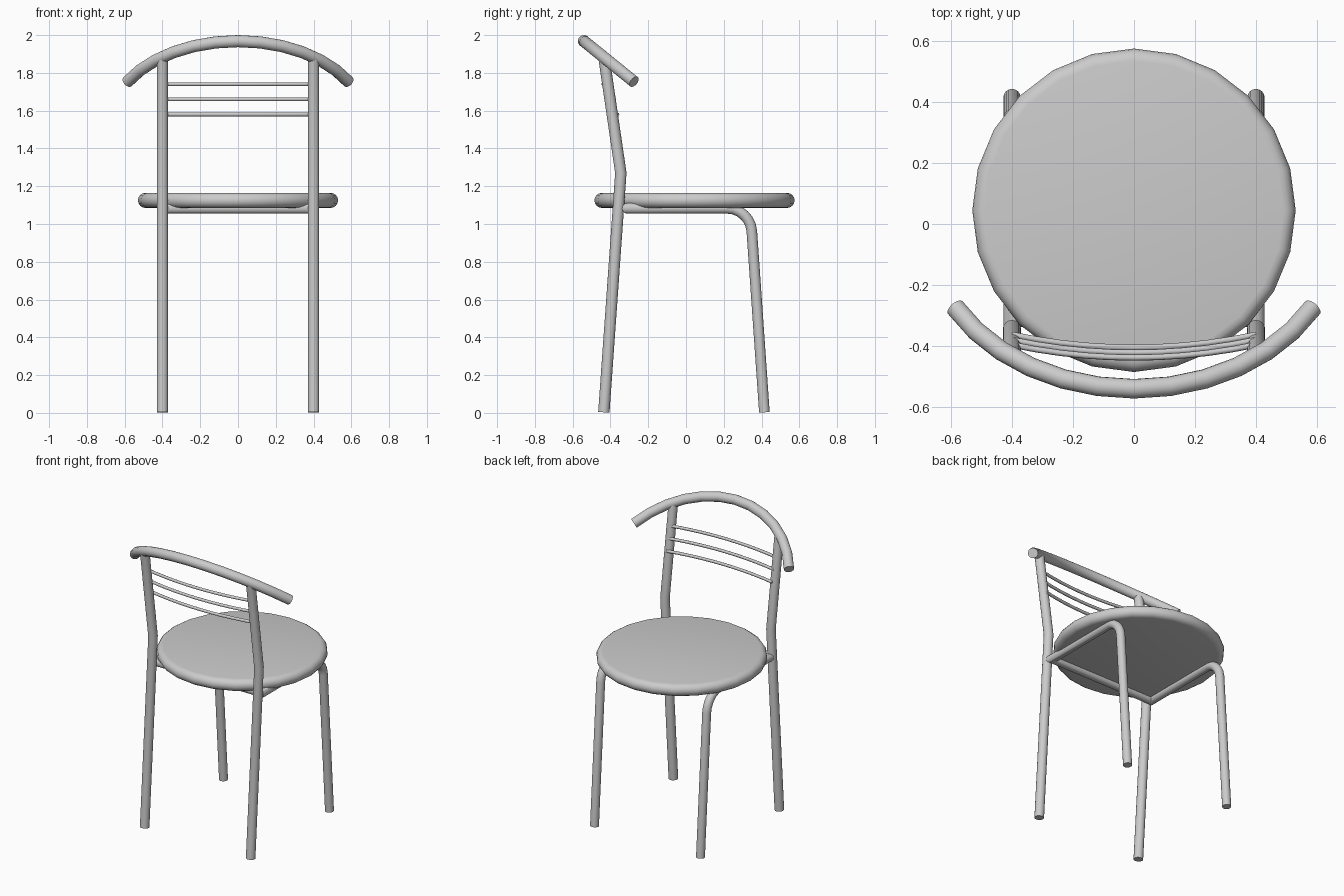
import bpy, bmesh, math
from mathutils import Vector
from mathutils.geometry import interpolate_bezier, intersect_line_plane

cube = bpy.data.objects.get("Cube")
if cube:
    bpy.data.objects.remove(cube)

grey = bpy.data.materials.new("plain grey")
grey.use_nodes = True
grey.diffuse_color = (0.6, 0.6, 0.6, 1)
grey.node_tree.nodes["Principled BSDF"].inputs["Base Color"].default_value = (0.6, 0.6, 0.6, 1)


def finish(bm, name, angle=40):
    bmesh.ops.recalc_face_normals(bm, faces=bm.faces)
    mesh = bpy.data.meshes.new(name)
    bm.to_mesh(mesh)
    bm.free()
    mesh.materials.append(grey)
    obj = bpy.data.objects.new(name, mesh)
    bpy.context.collection.objects.link(obj)
    bpy.ops.object.select_all(action='DESELECT')
    obj.select_set(True)
    bpy.context.view_layer.objects.active = obj
    bpy.ops.object.shade_smooth_by_angle(angle=math.radians(angle))
    return obj


def tube(name, path, radius, sides=16):
    """Round tube along a path, with mitred corners and flat ends."""
    pts = [Vector(p) for p in path]
    dirs = [(b - a).normalized() for a, b in zip(pts, pts[1:])]
    u = dirs[0].orthogonal().normalized()
    v = dirs[0].cross(u)
    turns = [2 * math.pi * i / sides for i in range(sides)]
    ring = [pts[0] + radius * (math.cos(t) * u + math.sin(t) * v) for t in turns]
    bm = bmesh.new()
    last = [bm.verts.new(p) for p in ring]
    bm.faces.new(last)
    for i, d in enumerate(dirs):
        normal = d + dirs[min(i + 1, len(dirs) - 1)]
        ring = [intersect_line_plane(p, p + d, pts[i + 1], normal) for p in ring]
        new = [bm.verts.new(p) for p in ring]
        for k in range(sides):
            n = (k + 1) % sides
            bm.faces.new((last[k], last[n], new[n], new[k]))
        last = new
    bm.faces.new(last)
    return finish(bm, name)


def fillet(a, corner, b, size, steps=7):
    """Rounded corner between the lines corner-a and corner-b."""
    a, corner, b = Vector(a), Vector(corner), Vector(b)
    p = corner + (a - corner).normalized() * size
    q = corner + (b - corner).normalized() * size
    return interpolate_bezier(p, p.lerp(corner, 0.55), q.lerp(corner, 0.55), q, steps)


LEG_X, LEG_R = 0.4, 0.03

# Round seat with a fully rounded rim
bm = bmesh.new()
rim, half = 0.49, 0.04
profile = [Vector((0, 0, -half))]
for i in range(9):
    t = math.pi * (i / 8 - 0.5)
    profile.append(Vector((rim + half * math.cos(t), 0, half * math.sin(t))))
profile.append(Vector((0, 0, half)))
verts = [bm.verts.new(p) for p in profile]
edges = [bm.edges.new(pair) for pair in zip(verts, verts[1:])]
bmesh.ops.spin(bm, geom=verts + edges, cent=(0, 0, 0), axis=(0, 0, 1),
               angle=2 * math.pi, steps=24)
bmesh.ops.remove_doubles(bm, verts=bm.verts, dist=0.0001)
bmesh.ops.translate(bm, verts=bm.verts, vec=(0, 0.045, 1.125))
finish(bm, "seat")

# Back legs running up into the backrest posts
for side, x in (("left", LEG_X), ("right", -LEG_X)):
    tube(side + "_back_leg",
         [(x, -0.435, 0.003), (x, -0.345, 1.27), (x, -0.435, 1.885)], LEG_R)

# One bent tube forms both front legs and the frame under the seat
foot, knee, back = (0.415, 0.003), (0.34, 1.083), (-0.31, 1.083)
half_path = [Vector((LEG_X, *foot))]
half_path += fillet((LEG_X, *foot), (LEG_X, *knee), (LEG_X, *back), 0.12)
half_path.append(Vector((LEG_X, *back)))
other = [Vector((-p.x, p.y, p.z)) for p in reversed(half_path)]
tube("front_legs_and_seat_frame", half_path + other, 0.028)

# Curved top rail lying in a sloping plane
arc_r, reach = 0.672, math.radians(60.5)
slope = Vector((0, 0.777, -0.63))
rail = []
for i in range(13):
    t = reach * (i / 6 - 1)
    rail.append(Vector((arc_r * math.sin(t), -0.54, 1.968)) + slope * arc_r * (1 - math.cos(t)))
tube("top_rail", rail, 0.032)

# Three thin bowed back rods
for name, z, y in (("upper", 1.74, -0.438), ("middle", 1.66, -0.422), ("lower", 1.58, -0.405)):
    steps = [i / 5 - 1 for i in range(11)]
    tube(name + "_back_rod", [(LEG_X * s, y + 0.042 * s * s, z) for s in steps], 0.01, 10)
